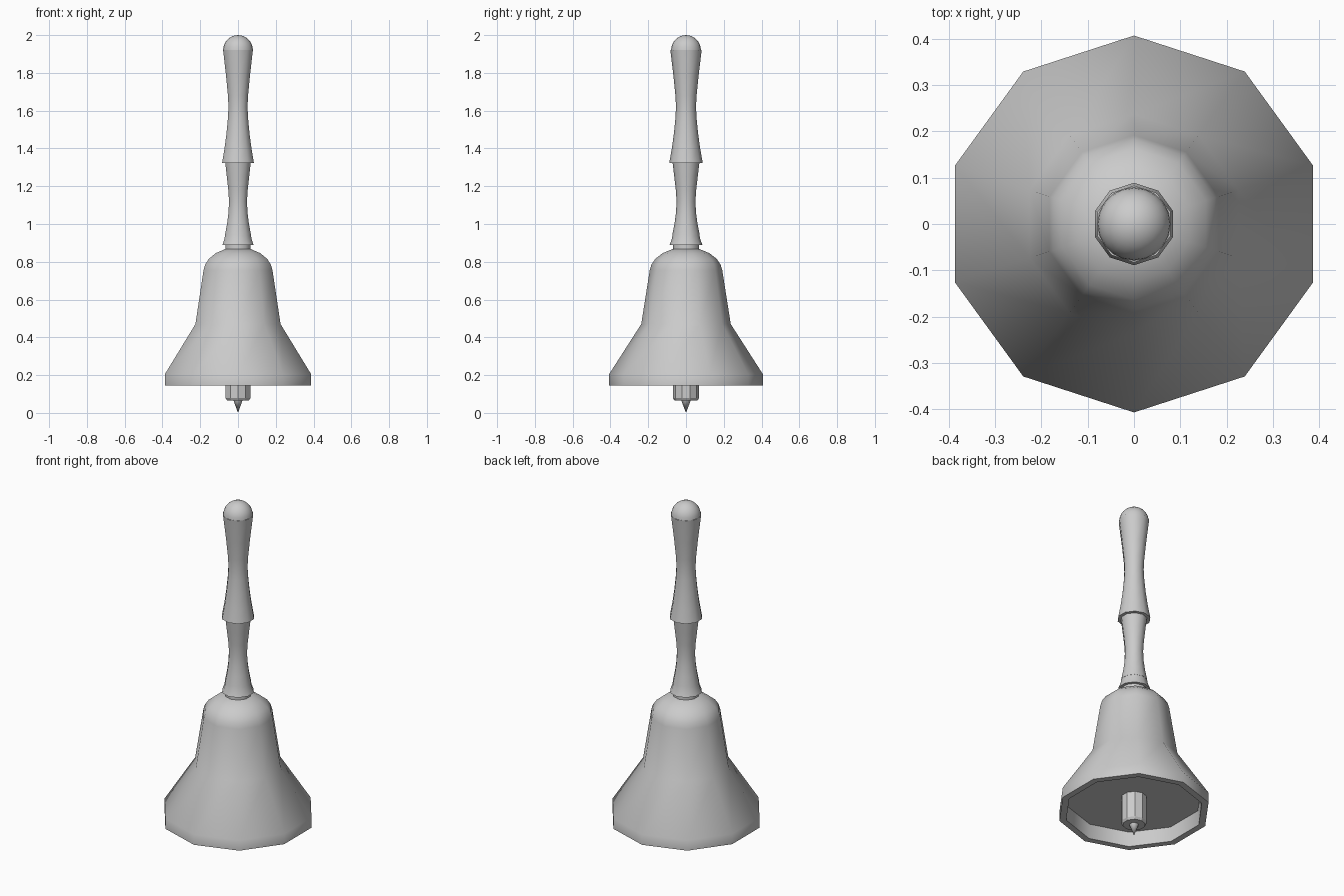
import bpy, bmesh, math

cube = bpy.data.objects.get("Cube")
if cube:
    bpy.data.objects.remove(cube, do_unlink=True)

GREY = (0.6, 0.6, 0.6, 1.0)
mat = bpy.data.materials.new("plain grey")
mat.use_nodes = True
mat.diffuse_color = GREY
mat.node_tree.nodes["Principled BSDF"].inputs["Base Color"].default_value = GREY


def lathe(name, profile, sides=10, sharp=42):
    """Spin (radius, height) points, outside listed upwards, into a closed solid."""
    bm = bmesh.new()
    rings = []
    for r, z in profile:
        if r == 0:
            rings.append([bm.verts.new((0, 0, z))] * sides)
            continue
        angles = [math.pi / 2 + math.tau * i / sides for i in range(sides)]
        rings.append([bm.verts.new((r * math.cos(a), r * math.sin(a), z)) for a in angles])
    for low, high in zip(rings, rings[1:]):
        for i in range(sides):
            j = (i + 1) % sides
            corners = list(dict.fromkeys((low[i], low[j], high[j], high[i])))
            bm.faces.new(corners)
    # Flat caps on open ends
    if profile[0][0] > 0:
        bm.faces.new(rings[0][::-1])
    if profile[-1][0] > 0:
        bm.faces.new(rings[-1])
    bmesh.ops.recalc_face_normals(bm, faces=bm.faces)
    mesh = bpy.data.meshes.new(name)
    bm.to_mesh(mesh)
    bm.free()
    mesh.materials.append(mat)
    obj = bpy.data.objects.new(name, mesh)
    bpy.context.collection.objects.link(obj)
    bpy.ops.object.select_all(action="DESELECT")
    obj.select_set(True)
    bpy.context.view_layer.objects.active = obj
    bpy.ops.object.shade_smooth_by_angle(angle=math.radians(sharp))
    return obj


# Bell: recessed floor, inner rim wall, flared skirt, waist and rounded shoulder
lathe("bell_body", [(0.365, 0.23), (0.37, 0.145), (0.407, 0.145), (0.407, 0.205),
                    (0.237, 0.47), (0.192, 0.755), (0.183, 0.785), (0.163, 0.815),
                    (0.125, 0.845), (0.07, 0.868)])

# Clapper with chamfered end and pointed tip
lathe("clapper", [(0.06, 0.065), (0.069, 0.078), (0.069, 0.235)], sharp=20)
lathe("clapper_tip", [(0, 0), (0.025, 0.066)])

# Collar and flange between bell and handle
lathe("collar", [(0.07, 0.86), (0.07, 0.895)])
lathe("flange", [(0.087, 0.89), (0.076, 0.918), (0.07, 0.95)])

# Turned wooden-style grip in two flared sections
lathe("lower_handle", [(0.072, 0.945), (0.061, 1.0), (0.053, 1.06), (0.05, 1.12),
                       (0.054, 1.18), (0.062, 1.25), (0.071, 1.325)])
lathe("upper_handle", [(0.089, 1.322), (0.075, 1.4), (0.064, 1.48), (0.056, 1.56),
                       (0.053, 1.62), (0.056, 1.68), (0.066, 1.78), (0.083, 1.922)])

# Rounded knob
steps = 7
knob = [(0.079 * math.cos(k / steps * math.pi / 2), 1.92 + 0.08 * math.sin(k / steps * math.pi / 2))
        for k in range(steps)]
lathe("handle_knob", knob + [(0, 2.0)], sides=20)
